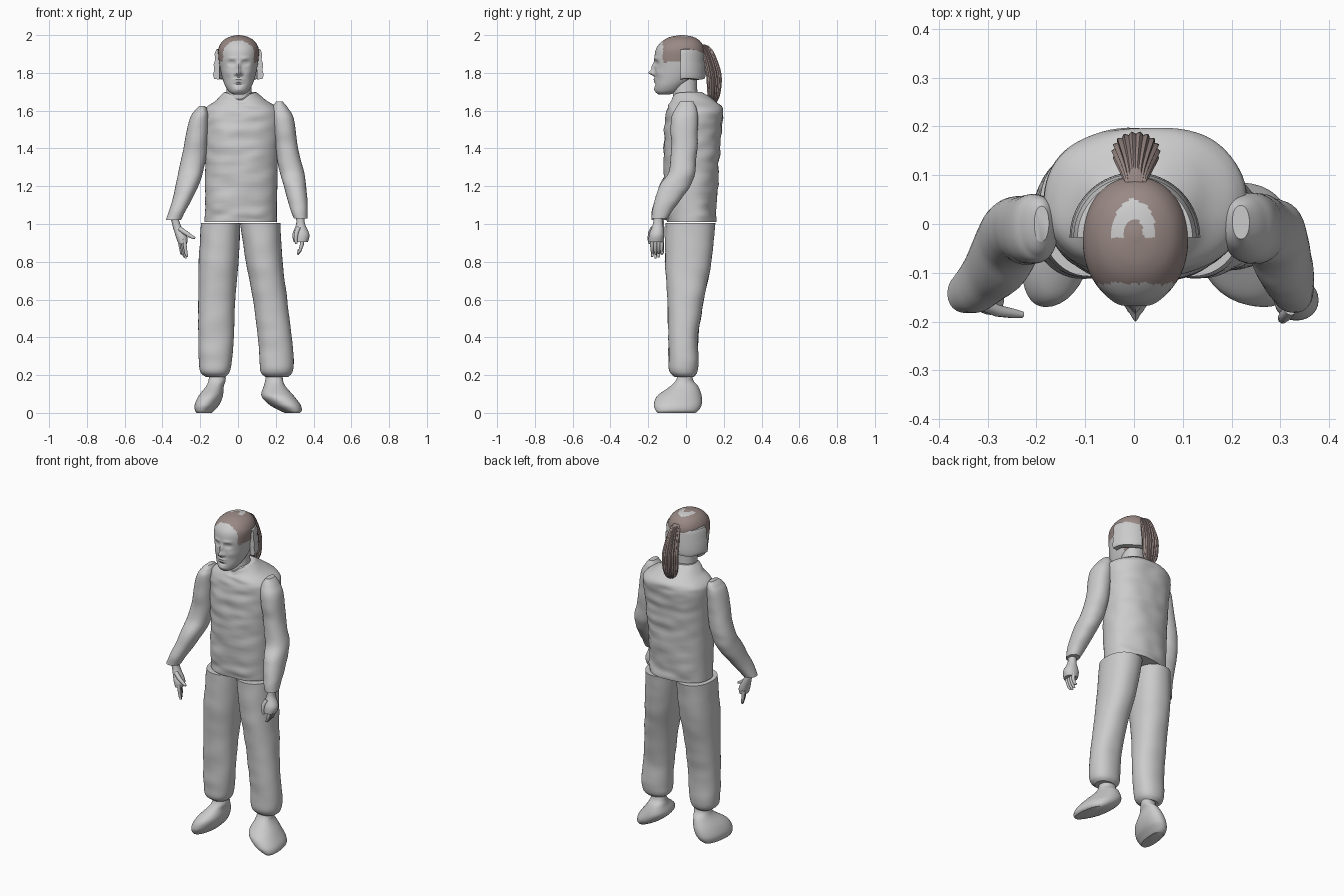
import bpy, bmesh, math
from math import cos, sin, pi, exp
from mathutils import Vector, noise

if "Cube" in bpy.data.objects:
    bpy.data.objects.remove(bpy.data.objects["Cube"])


def material(name, rgb):
    m = bpy.data.materials.new(name)
    m.use_nodes = True
    m.diffuse_color = (*rgb, 1)
    m.node_tree.nodes["Principled BSDF"].inputs["Base Color"].default_value = (*rgb, 1)
    return m


GREY = material("plain grey", (0.6, 0.6, 0.6))
BROWN = material("hair brown", (0.32, 0.25, 0.235))
parts = []


def add_mesh(name, bm, mat):
    bmesh.ops.recalc_face_normals(bm, faces=bm.faces)
    mesh = bpy.data.meshes.new(name)
    bm.to_mesh(mesh)
    bm.free()
    mesh.materials.append(mat)
    obj = bpy.data.objects.new(name, mesh)
    bpy.context.collection.objects.link(obj)
    parts.append(obj)
    return obj


def smooth_rows(rows, steps):
    """Catmull-Rom interpolation through a list of number rows."""
    ext = [rows[0], *rows, rows[-1]]
    out = []
    for a, b, c, d in zip(ext, ext[1:], ext[2:], ext[3:]):
        for s in range(steps):
            t = s / steps
            out.append([q + t * ((r - p) + t * ((2 * p - 5 * q + 4 * r - w)
                        + t * (3 * (q - r) + w - p))) / 2
                        for p, q, r, w in zip(a, b, c, d)])
    return out + [list(rows[-1])]


def loft(name, rings, mat=GREY, segs=40, steps=6, power=2.2, warp=None, ridge=0):
    """Skin rings given as (z, x min, x max, y min, y max)."""
    bm = bmesh.new()
    loops = []
    for z, x0, x1, y0, y1 in smooth_rows(rings, steps):
        loop = []
        for i in range(segs):
            a = 2 * pi * i / segs
            c, s = cos(a), sin(a)
            k = (abs(c) ** power + abs(s) ** power) ** (-1 / power)
            k *= 1 + ridge * cos(a * segs / 4)
            p = Vector(((x0 + x1) / 2 + c * k * (x1 - x0) / 2,
                        (y0 + y1) / 2 + s * k * (y1 - y0) / 2, z))
            loop.append(bm.verts.new(warp(p) if warp else p))
        loops.append(loop)
    for lo, hi in zip(loops, loops[1:]):
        for i in range(segs):
            j = (i + 1) % segs
            bm.faces.new((lo[i], lo[j], hi[j], hi[i]))
    bm.faces.new(loops[0])
    bm.faces.new(loops[-1])
    return add_mesh(name, bm, mat)


def wrinkles(amount, scale=14):
    """Cloth folds that run mostly sideways."""
    def warp(p):
        q = Vector((p.x * scale * 0.6, p.y * scale * 0.6, p.z * scale * 1.4))
        n = noise.noise(q) * amount
        return p + Vector((n * 0.4, n, 0))
    return warp


# Torso with a dipped collar
folds = wrinkles(0.009, 16)


def torso_warp(p):
    dip = 0.045 * exp(-(((p.x - 0.012) / 0.05) ** 2)) if p.y < 0 and p.z > 1.63 else 0
    return folds(p) - Vector((0, 0, dip * min(1, (p.z - 1.63) / 0.06)))


loft("torso", [
    (1.01, -.175, .205, -.10, .155), (1.1, -.175, .205, -.11, .16),
    (1.3, -.175, .21, -.117, .175), (1.45, -.18, .22, -.117, .185),
    (1.57, -.185, .23, -.108, .197), (1.615, -.17, .212, -.098, .192),
    (1.655, -.115, .15, -.085, .15), (1.70, -.072, .095, -.07, .08)],
    segs=72, steps=9, power=2.3, warp=torso_warp)
loft("neck", [(1.62, -.065, .08, -.07, .07), (1.70, -.06, .072, -.07, .06),
              (1.8, -.06, .065, -.07, .06)], segs=32)

# Trouser legs: shared depths, separate side outlines
depths = [(1.005, -.107, .155), (.8, -.11, .135), (.6, -.10, .095), (.4, -.093, .065),
          (.27, -.093, .067), (.215, -.085, .06), (.19, -.06, .04)]
right_sides = [(-.195, .012), (-.208, .003), (-.21, -.015), (-.21, -.022),
               (-.207, -.033), (-.198, -.045), (-.17, -.07)]
left_sides = [(.01, .225), (.042, .236), (.08, .26), (.105, .285),
              (.115, .295), (.12, .288), (.145, .265)]
for name, sides in (("right_leg", right_sides), ("left_leg", left_sides)):
    loft(name, [(z, a, b, f, r) for (z, f, r), (a, b) in zip(depths, sides)],
         segs=48, steps=8, warp=wrinkles(0.005, 10))

# Shoes, rolled outward with toes turned out
shoe_depths = [(.21, -.04, .03), (.17, -.055, .04), (.14, -.085, .065), (.09, -.152, .083),
               (.045, -.17, .083), (.015, -.162, .068), (0, -.15, .05)]
right_shoe = [(-.155, -.07), (-.16, -.07), (-.172, -.08), (-.207, -.083),
              (-.226, -.1), (-.225, -.125), (-.215, -.14)]
left_shoe = [(.155, .24), (.148, .242), (.14, .255), (.126, .295),
             (.165, .328), (.215, .335), (.25, .325)]
for name, sides, turn in (("right_shoe", right_shoe, .12), ("left_shoe", left_shoe, -.12)):
    loft(name, [(z, a, b, f, r) for (z, f, r), (a, b) in zip(shoe_depths, sides)],
         segs=40, warp=lambda p, k=turn: p + Vector((k * (p.y + .04), 0, 0)))

# Sleeves
arm_depths = [(-.035, .035), (-.06, .055), (-.08, .06), (-.08, .06),
              (-.093, .05), (-.14, .022), (-.172, -.05), (-.183, -.10)]
right_arm = [(1.625, -.205, -.175), (1.6, -.23, -.16), (1.55, -.258, -.155),
             (1.38, -.293, -.165), (1.29, -.313, -.182), (1.2, -.33, -.21),
             (1.1, -.355, -.262), (1.02, -.382, -.303)]
left_arm = [(1.648, .2, .235), (1.61, .18, .267), (1.55, .182, .297), (1.4, .2, .318),
            (1.28, .22, .348), (1.2, .243, .362), (1.1, .27, .37), (1.03, .295, .366)]
for name, sides in (("right_arm", right_arm), ("left_arm", left_arm)):
    loft(name, [(*s, *d) for s, d in zip(sides, arm_depths)],
         segs=40, steps=8, warp=wrinkles(0.007, 11))

# Hands: a palm and five tapered digits each
loft("right_palm", [(1.04, -.358, -.318, -.165, -.12), (.985, -.345, -.3, -.168, -.115),
                    (.93, -.328, -.268, -.185, -.115), (.895, -.316, -.27, -.185, -.12)], segs=24)
loft("left_palm", [(1.05, .305, .352, -.172, -.125), (1.0, .308, .355, -.175, -.122),
                   (.945, .288, .378, -.195, -.115), (.905, .295, .37, -.198, -.12)], segs=24)


def digit(name, points, radius):
    """Tapered finger swept along a short path."""
    curve = bpy.data.curves.new(name, "CURVE")
    curve.dimensions = "3D"
    curve.bevel_depth = radius
    curve.bevel_resolution = 3
    curve.use_fill_caps = True
    line = curve.splines.new("POLY")
    line.points.add(len(points) - 1)
    for i, (pt, co) in enumerate(zip(line.points, points)):
        pt.co = (*co, 1)
        pt.radius = 1 - 0.5 * (i / (len(points) - 1)) ** 2
    curve.materials.append(GREY)
    obj = bpy.data.objects.new(name, curve)
    bpy.context.collection.objects.link(obj)
    mesh = bpy.data.meshes.new_from_object(obj.evaluated_get(bpy.context.evaluated_depsgraph_get()))
    bpy.data.objects.remove(obj)
    finger = bpy.data.objects.new(name, mesh)
    bpy.context.collection.objects.link(finger)
    parts.append(finger)


for i in range(4):
    y = -.177 + .017 * i
    drop = (.008, 0, .006, .022)[i]
    lean = .008 * (1.5 - i)
    digit(f"right_finger_{i + 1}", [(-.297 + lean, y, .92), (-.292 + lean, y, .88),
          (-.287 + lean, y, .845), (-.28 + lean, y - .002, .818 + drop)], .0105)
    digit(f"left_finger_{i + 1}", [(.34, y, .925), (.338, y - .003, .89),
          (.328, y - .003, .86), (.316, y, .838 + drop)], .011)
digit("right_thumb", [(-.31, -.165, .975), (-.28, -.178, .955), (-.25, -.183, .935), (-.228, -.186, .925)], .013)
digit("left_thumb", [(.32, -.175, .98), (.308, -.19, .95), (.305, -.194, .92), (.31, -.193, .895)], .013)

# Head with sculpted face: (x, z, width, height, push forward), mirrored where x > 0
features = [(0, 1.8, .013, .014, .032), (0, 1.83, .01, .022, .016), (.016, 1.794, .007, .007, .009),
            (.036, 1.852, .018, .012, -.014), (.036, 1.852, .01, .006, .007),
            (.035, 1.877, .022, .008, .005), (0, 1.765, .024, .006, .008),
            (0, 1.752, .02, .005, .006), (0, 1.738, .022, .006, -.006),
            (0, 1.712, .025, .013, .006), (.055, 1.8, .02, .02, .005)]
features += [(-x, *rest) for x, *rest in features if x > 0]


def face_warp(p):
    front = min(1, max(0, (-p.y - .05) / .07))
    push = sum(a * exp(-((p.x - x) / w) ** 2 - ((p.z - z) / h) ** 2)
               for x, z, w, h, a in features)
    return p + Vector((.003, -front * push, 0))


head_rings = [(1.685, .025, -.145, -.09), (1.70, .05, -.16, -.04), (1.73, .07, -.165, .0),
              (1.77, .085, -.165, .05), (1.82, .097, -.166, .083), (1.88, .106, -.167, .095),
              (1.93, .106, -.157, .095), (1.968, .085, -.125, .075),
              (1.99, .05, -.085, .04), (2.0, .008, -.03, -.01)]
head = loft("head", [(z, -w, w, f, b) for z, w, f, b in head_rings],
            segs=112, steps=9, power=2.1, warp=face_warp)

# Hair colour on the scalp, leaving a bare arch on the crown
head.data.materials.append(BROWN)
for f in head.data.polygons:
    x, y, z = f.center
    jag = .008 * noise.noise(Vector((x * 60, z * 60, 0)))
    hair = y > -.122 + jag and z > 1.857 + jag or y > .0 and z > 1.74
    crown = z > 1.95 and y > -.028 and (x / .045) ** 2 + ((y + .02) / .07) ** 2 < 1 + 20 * jag
    hollow = (x / .02) ** 2 + ((y + .028) / .04) ** 2 < 1
    f.material_index = int(hair and not (crown and not hollow))

# Curved band wrapped around the back of the head
bm = bmesh.new()
section = [(.098, 1.925), (.118, 1.922), (.126, 1.9), (.123, 1.87), (.131, 1.845),
           (.128, 1.815), (.134, 1.79), (.128, 1.768), (.1, 1.765)]
columns = []
for i in range(41):
    a = pi * i / 40
    wave = .003 * sin(5 * a)
    columns.append([bm.verts.new((.002 + r * cos(a), -.028 + r * 1.0 * sin(a), z + wave))
                    for r, z in section])
for a, b in zip(columns, columns[1:]):
    for i in range(len(section)):
        j = (i + 1) % len(section)
        bm.faces.new((a[i], b[i], b[j], a[j]))
bm.faces.new(columns[0])
bm.faces.new(columns[-1])
add_mesh("head_band", bm, GREY)

# Ponytail with ridged strands
loft("ponytail", [(1.952, -.014, .02, .06, .085), (1.94, -.02, .026, .068, .122),
                  (1.89, -.03, .037, .085, .155), (1.79, -.042, .05, .108, .186),
                  (1.69, -.04, .048, .115, .18), (1.63, -.015, .022, .13, .155)],
     BROWN, segs=72, steps=8, power=2, ridge=.07)

# Smooth shading with sharp rims kept
bpy.ops.object.select_all(action="DESELECT")
for obj in parts:
    obj.select_set(True)
bpy.context.view_layer.objects.active = parts[0]
bpy.ops.object.shade_smooth_by_angle(angle=math.radians(40))
